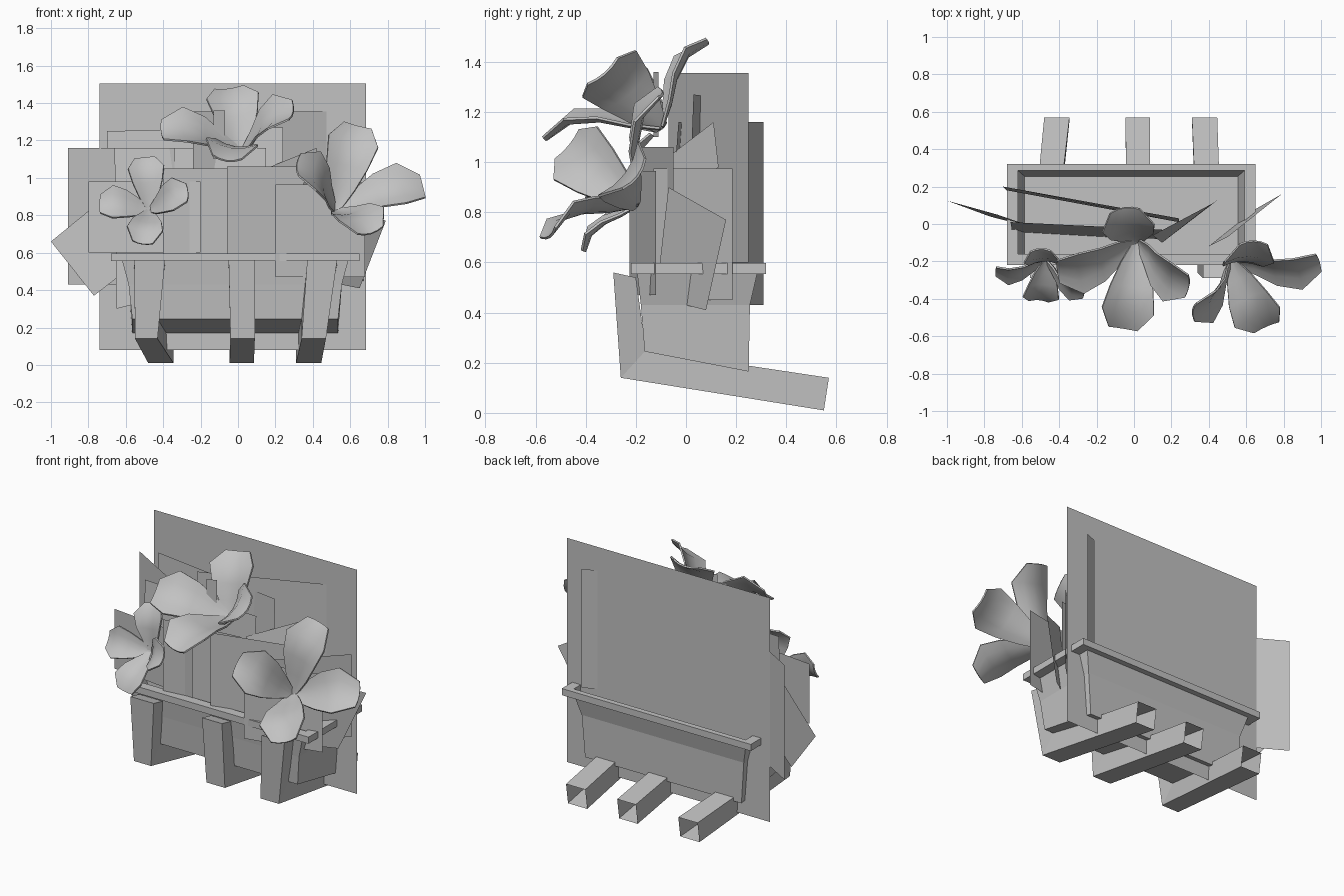
import bpy
import bmesh
from mathutils import Vector as V

cube = bpy.data.objects.get("Cube")
if cube:
    bpy.data.objects.remove(cube, do_unlink=True)

grey = bpy.data.materials.new("plain_grey")
grey.use_nodes = True
grey.diffuse_color = (0.54, 0.54, 0.54, 1)
grey.node_tree.nodes["Principled BSDF"].inputs["Base Color"].default_value = grey.diffuse_color


def make(name, verts, faces, smooth=False):
    mesh = bpy.data.meshes.new(name)
    mesh.from_pydata(verts, [], faces)
    bm = bmesh.new()
    bm.from_mesh(mesh)
    bmesh.ops.recalc_face_normals(bm, faces=bm.faces)
    bm.to_mesh(mesh)
    bm.free()
    mesh.materials.append(grey)
    obj = bpy.data.objects.new(name, mesh)
    bpy.context.collection.objects.link(obj)
    for p in mesh.polygons:
        p.use_smooth = smooth
    return obj


def loft(name, rings, caps):
    """Skin four-cornered rings; caps lists the ring numbers to close."""
    verts = [v for r in rings for v in r]
    faces = [(4 * k + i, 4 * k + (i + 1) % 4, 4 * k + 4 + (i + 1) % 4, 4 * k + 4 + i)
             for k in range(len(rings) - 1) for i in range(4)]
    faces += [tuple(range(4 * c, 4 * c + 4)) for c in caps]
    return make(name, verts, faces)


def rect(hx, y0, y1, z0, z1, cx=-0.015):
    return [(cx - hx, y0, z0), (cx + hx, y0, z0), (cx + hx, y1, z1), (cx - hx, y1, z1)]


# Planter trough with sloping floor, and the soil inside it
loft("trough", [rect(0.605, -0.195, 0.285, 0.56, 0.56), rect(0.57, -0.18, 0.255, 0.43, 0.43),
                rect(0.55, -0.165, 0.25, 0.245, 0.165)], [2])
make("soil", rect(0.57, -0.18, 0.255, 0.435, 0.435), [(0, 1, 2, 3)])

# Rim frame
outer, inner = (0.665, -0.22, 0.32), (0.605, -0.16, 0.285)
loft("rim", [rect(*outer, 0.555, 0.555), rect(*outer, 0.597, 0.597), rect(*inner, 0.597, 0.597),
             rect(*inner, 0.555, 0.555), rect(*outer, 0.555, 0.555)], [])

# Hollow brackets: x spans at the top, the elbow and the open rear end
spans = {"left": ((-0.555, -0.39), (-0.55, -0.43), (-0.48, -0.345)),
         "middle": ((-0.05, 0.09), (-0.04, 0.09), (-0.045, 0.085)),
         "right": ((0.37, 0.53), (0.34, 0.47), (0.31, 0.445))}
path = (((-0.29, 0.56), (-0.2, 0.54)), ((-0.26, 0.14), (-0.16, 0.25)), ((0.55, 0.01), (0.57, 0.14)))
for side, xs in spans.items():
    rings = [[(a, *o), (b, *o), (b, *i), (a, *i)] for (a, b), (o, i) in zip(xs, path)]
    loft("bracket_" + side, rings, [0])


# Flat foliage cards standing upright: (x, y) ends, bottom and top
def card(name, a, b, z0, z1):
    make(name, [(*a, z0), (*b, z0), (*b, z1), (*a, z1)], [(0, 1, 2, 3)])


card("back_panel", (-0.74, 0.215), (0.685, 0.215), 0.08, 1.505)
card("left_rear_card", (-0.91, 0.31), (-0.34, -0.02), 0.43, 1.16)
card("right_rear_card", (0.56, 0.25), (-0.24, -0.07), 0.6, 1.355)
card("right_front_card", (0.2, -0.225), (0.68, -0.12), 0.47, 0.965)
card("right_side_card", (0.35, -0.13), (0.67, 0.185), 0.45, 0.975)
card("centre_card", (-0.06, -0.19), (0.5, -0.05), 0.57, 1.06)
card("middle_left_card", (-0.4, -0.18), (0.1, -0.12), 0.57, 1.05)
card("left_front_card", (-0.8, -0.1), (-0.2, -0.17), 0.6, 0.98)
card("stem_card", (-0.13, -0.13), (-0.07, -0.11), 1.1, 1.36)

# Tilted foliage cards given by their corners
tilted = {
    "left_diamond_leaf": [(-1, 0.125, 0.66), (-0.77, 0.04, 0.37), (-0.5, -0.03, 0.58), (-0.73, 0.05, 0.88)],
    "right_diamond_leaf": [(0.79, 0.16, 0.77), (0.65, 0.08, 0.41), (0.4, -0.12, 0.46), (0.5, -0.07, 0.9)],
    "long_leaf": [(-0.66, 0.01, 1.16), (0.15, -0.03, 1.16), (0.14, -0.08, 0.5), (-0.65, -0.05, 0.3)],
    "upper_left_leaf": [(-0.7, 0.2, 1.25), (0.24, 0.03, 1.27), (0.24, 0.01, 0.75), (-0.68, 0.18, 0.7)],
    "upper_right_leaf": [(0.42, 0.11, 1.16), (0.45, 0.13, 0.98), (0.15, -0.1, 0.85), (0.1, -0.06, 1.03)],
}
for name, corners in tilted.items():
    make(name, corners, [(0, 1, 2, 3)])


# Cupped petal with narrow base, drooping end and blunt tip
def petal(name, base, tip, axis, width):
    base, tip, axis = V(base), V(tip), V(axis)
    d = tip - base
    length = d.length
    n = (axis - axis.project(d)).normalized()
    s = d.normalized().cross(n)
    outline = ((0, 0.18), (0.25, 0.54), (0.5, 0.82), (0.78, 1), (1, 0.56))
    verts = []
    for t, w in outline:
        lift = length * t * t * (1 - t)
        for u in (-1, -0.5, 0, 0.5, 1):
            cup = 0.13 * width * w * (u * u - 0.3)
            verts.append(base + d * t + s * (u * w * width / 2) + n * (lift + cup))
    faces = [(5 * r + c, 5 * r + c + 1, 5 * r + c + 6, 5 * r + c + 5)
             for r in range(len(outline) - 1) for c in range(4)]
    obj = make(name, verts, faces, True)
    mod = obj.modifiers.new("thickness", "SOLIDIFY")
    mod.thickness = 0.01
    bpy.context.view_layer.objects.active = obj
    obj.select_set(True)
    bpy.ops.object.modifier_apply(modifier=mod.name)
    bpy.ops.object.shade_smooth_by_angle(angle=0.7)
    obj.select_set(False)


# Flowers: centre, facing axis, petal width, petal tips
flowers = {
    "right_flower": ((0.52, -0.2, 0.83), (0.15, -0.75, 0.6), 0.27,
                     [(0.64, -0.1, 1.28), (0.99, -0.2, 0.95), (0.32, -0.47, 1.07), (0.71, -0.55, 0.71)]),
    "centre_flower": ((0.02, -0.1, 1.14), (0, -0.65, 0.75), 0.28,
                      [(-0.05, 0.08, 1.48), (-0.41, -0.25, 1.25), (0.29, -0.33, 1.36), (-0.06, -0.56, 1.1)]),
    "left_flower": ((-0.47, -0.2, 0.83), (0, -0.85, 0.4), 0.19,
                    [(-0.5, -0.14, 1.11), (-0.74, -0.25, 0.86), (-0.27, -0.37, 0.92), (-0.51, -0.41, 0.65)]),
}
for name, (centre, axis, width, tips) in flowers.items():
    for k, tip in enumerate(tips):
        petal(f"{name}_petal_{k + 1}", centre, tip, axis, width)
